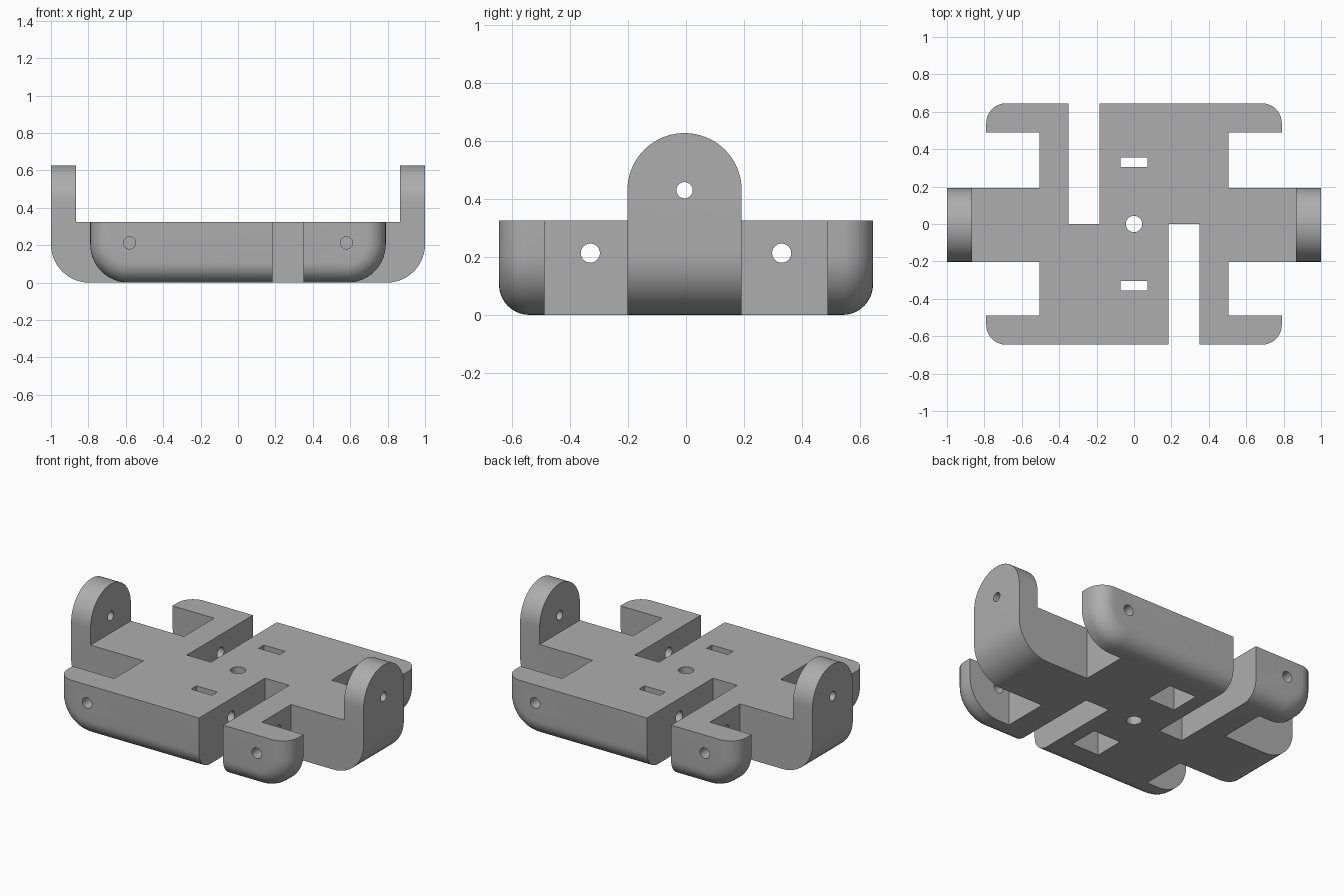
import bpy, bmesh, math
from mathutils import Matrix, Vector

if "Cube" in bpy.data.objects:
    bpy.data.objects.remove(bpy.data.objects["Cube"], do_unlink=True)

TOP = 0.325
grey = bpy.data.materials.new("plain grey")
grey.use_nodes = True
COLOUR = (0.42, 0.42, 0.42, 1)
grey.diffuse_color = COLOUR
grey.node_tree.nodes["Principled BSDF"].inputs["Base Color"].default_value = COLOUR


def finish(bm, name):
    bmesh.ops.recalc_face_normals(bm, faces=bm.faces)
    mesh = bpy.data.meshes.new(name)
    bm.to_mesh(mesh)
    bm.free()
    mesh.materials.append(grey)
    obj = bpy.data.objects.new(name, mesh)
    bpy.context.collection.objects.link(obj)
    return obj


def loft(name, rings):
    """Skin matching closed rings and cap both ends."""
    bm = bmesh.new()
    loops = [[bm.verts.new(p) for p in ring] for ring in rings]
    for a, b in zip(loops, loops[1:]):
        for i in range(len(a)):
            j = (i + 1) % len(a)
            bm.faces.new((a[i], a[j], b[j], b[i]))
    bm.faces.new(loops[0])
    bm.faces.new(loops[-1])
    return finish(bm, name)


def box(name, x0, x1, y0, y1, z0, z1):
    bm = bmesh.new()
    size = Vector((x1 - x0, y1 - y0, z1 - z0))
    mid = Vector((x0 + x1, y0 + y1, z0 + z1)) / 2
    bmesh.ops.create_cube(bm, size=1, matrix=Matrix.Translation(mid) @ Matrix.Diagonal(size).to_4x4())
    return finish(bm, name)


def rod(name, centre, radius, length, axis):
    bm = bmesh.new()
    turn = Vector(axis).to_track_quat("Z", "Y").to_matrix().to_4x4()
    bmesh.ops.create_cone(bm, cap_ends=True, segments=40, radius1=radius, radius2=radius,
                          depth=length, matrix=Matrix.Translation(centre) @ turn)
    return finish(bm, name)


def combine(target, tool, operation):
    """Apply a boolean and discard the tool."""
    mod = target.modifiers.new("cut", "BOOLEAN")
    mod.operation, mod.object, mod.solver = operation, tool, "EXACT"
    graph = bpy.context.evaluated_depsgraph_get()
    graph.update()
    mesh = bpy.data.meshes.new_from_object(target.evaluated_get(graph))
    target.modifiers.clear()
    target.data = mesh
    bpy.data.objects.remove(tool, do_unlink=True)


def arc(cx, cz, r, start, end, steps=14):
    angles = [math.radians(start + (end - start) * i / steps) for i in range(steps + 1)]
    return [(cx + r * math.cos(a), cz + r * math.sin(a)) for a in angles]


def tub(half, r, inset=0):
    """Flat-topped section with rounded lower corners, shrunk by inset."""
    c = half - r
    return ([(-half + inset, TOP)] + arc(-c, r, r - inset, 180, 270)
            + arc(c, r, r - inset, 270, 360) + [(half - inset, TOP)])


# Main plate with rounded front and back rims
FILLET, DEPTH = 0.105, 0.645
steps = [math.radians(9 * i) for i in range(11)]
rims = [(DEPTH - FILLET * (1 - math.sin(a)), FILLET * (1 - math.cos(a))) for a in steps]
stations = [(-y, d) for y, d in reversed(rims)] + rims
body = loft("bracket_body", [[(x, y, z) for x, z in tub(0.79, 0.205, d)] for y, d in stations])

# Side recesses that leave the four corner hooks
for s in (-1, 1):
    a, b = sorted((s * 0.505, s * 0.9))
    combine(body, box("recess", a, b, -0.488, 0.488, -0.1, 0.5), "DIFFERENCE")
    combine(body, rod("hook_hole", (s * 0.58, 0, 0.213), 0.033, 2, (0, 1, 0)), "DIFFERENCE")

# Cross arm with upright ears, rounded off by an arch
EAR_TOP, INNER, MID, R = 0.627, 0.867, -0.005, 0.197
outline = ([(-INNER, TOP), (-INNER, EAR_TOP + 0.1), (-1, EAR_TOP + 0.1)]
           + arc(-0.795, 0.205, 0.205, 180, 270) + arc(0.795, 0.205, 0.205, 270, 360)
           + [(1, EAR_TOP + 0.1), (INNER, EAR_TOP + 0.1), (INNER, TOP)])
arm = loft("cross_arm", [[(x, y, z) for x, z in outline] for y in (-0.4, 0.4)])
arch = [(MID - R, -0.1), (MID + R, -0.1)] + arc(MID, EAR_TOP - R, R, 0, 180, 40)
combine(arm, loft("arch", [[(x, y, z) for y, z in arch] for x in (-1.2, 1.2)]), "INTERSECT")
combine(arm, rod("ear_hole", (0, MID, 0.43), 0.028, 2.4, (1, 0, 0)), "DIFFERENCE")
combine(body, arm, "UNION")

# Offset slits, strap slots, underside pockets and cross holes, front and back
for s in (-1, 1):
    x0, x1 = sorted((-s * 0.185, -s * 0.35))
    y0, y1 = sorted((0, s * 0.8))
    y = s * 0.33
    combine(body, box("slit", x0, x1, y0, y1, -0.1, 0.5), "DIFFERENCE")
    combine(body, box("pocket", -0.095, 0.095, y - 0.095, y + 0.095, -0.1, 0.22), "DIFFERENCE")
    combine(body, box("slot", -0.072, 0.072, y - 0.026, y + 0.026, 0.1, 0.5), "DIFFERENCE")
    combine(body, rod("cross_hole", (0, y, 0.213), 0.033, 1.1, (1, 0, 0)), "DIFFERENCE")
combine(body, rod("centre_hole", (0, 0, 0.16), 0.044, 1, (0, 0, 1)), "DIFFERENCE")

# Smooth fillets, crisp edges
bpy.ops.object.select_all(action="DESELECT")
body.select_set(True)
bpy.context.view_layer.objects.active = body
bpy.ops.object.shade_smooth_by_angle(angle=math.radians(30))
